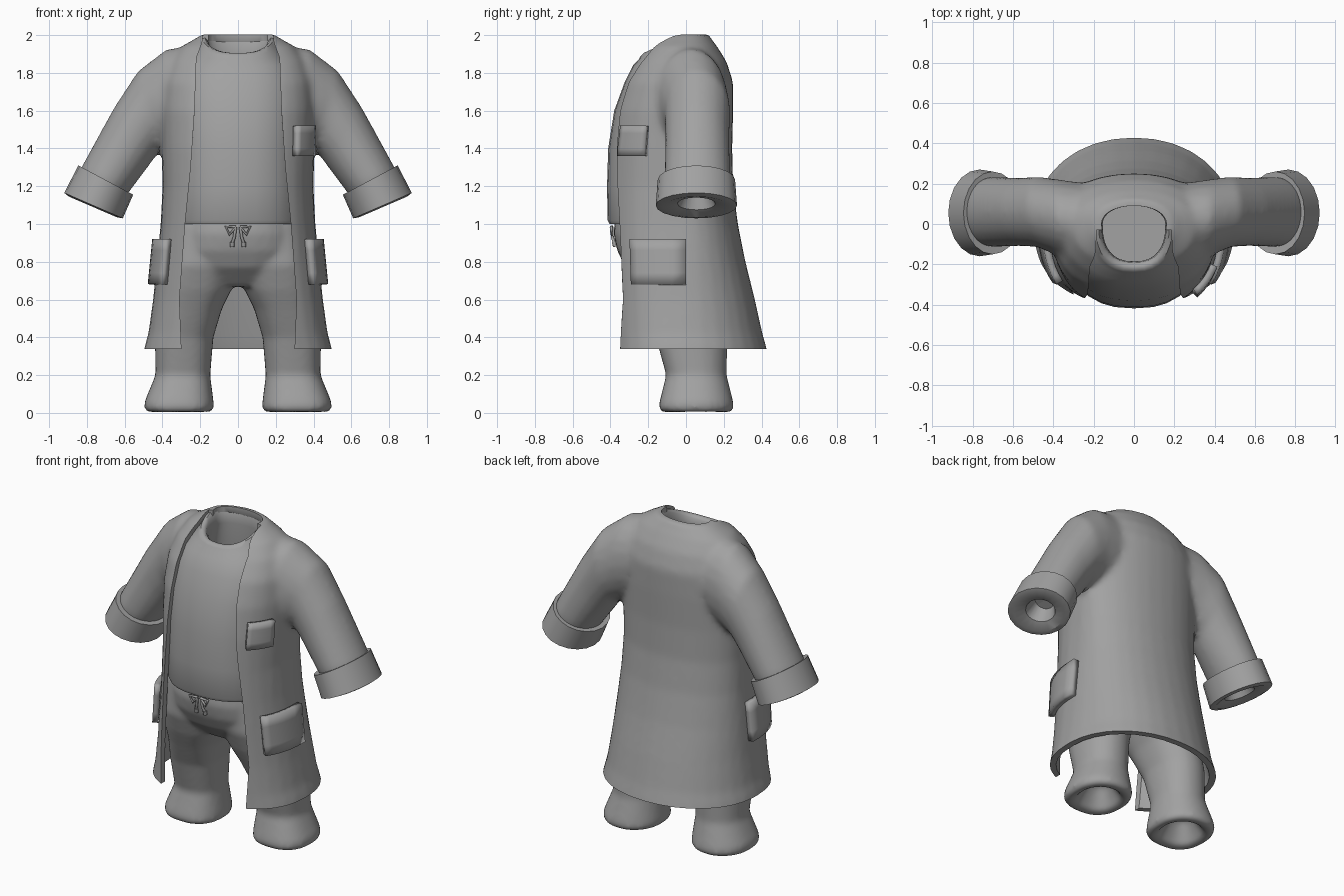
import bpy, bmesh, math
from mathutils import Vector

cube = bpy.data.objects.get("Cube")
if cube:
    bpy.data.objects.remove(cube, do_unlink=True)

GREY = (0.36, 0.36, 0.36, 1)
cloth = bpy.data.materials.new("grey_cloth")
cloth.use_nodes = True
cloth.diffuse_color = GREY
bsdf = next(n for n in cloth.node_tree.nodes if n.type == 'BSDF_PRINCIPLED')
bsdf.inputs["Base Color"].default_value = GREY


def hull_point(z, hx, yf, yb, t, cx=0, drop=0):
    """Point on a rounded section; t = 0 is the front, pi the back."""
    s, c = math.sin(t), math.cos(t)
    p = 0.8 if c > 0 else 0.95
    mid = (yf + yb) / 2 if cx else 0
    x = math.copysign(abs(s) ** p, s) * hx
    y = mid + abs(c) ** p * ((yf if c > 0 else yb) - mid)
    return Vector((cx + x, y, z - drop * max(0, c)))


def ring(z, hx, yf, yb, cx=0, drop=0, n=32):
    return [hull_point(z, hx, yf, yb, 2 * math.pi * i / n, cx, drop) for i in range(n)]


def arm_ring(top, bottom, yc, ry, n=20):
    """Ring across the arm from its upper to its lower outline point."""
    a, b = Vector((top[0], yc, top[1])), Vector((bottom[0], yc, bottom[1]))
    u, v = (a - b) / 2, Vector((0, ry, 0))
    turn = [2 * math.pi * i / n for i in range(n)]
    return [(a + b) / 2 + u * math.cos(t) + v * math.sin(t) for t in turn]


def flip(rings):
    return [[Vector((-p.x, p.y, p.z)) for p in r] for r in rings]


def smooth(ob, angle=40):
    bpy.ops.object.select_all(action='DESELECT')
    ob.select_set(True)
    bpy.context.view_layer.objects.active = ob
    bpy.ops.object.shade_smooth_by_angle(angle=math.radians(angle))


def loft(name, *tubes, closed=True):
    """Skin each list of rings; several tubes share one object."""
    bm = bmesh.new()
    for rings in tubes:
        rows = [[bm.verts.new(p) for p in r] for r in rings]
        n = len(rows[0])
        for a, b in zip(rows, rows[1:]):
            for i in range(n if closed else n - 1):
                j = (i + 1) % n
                bm.faces.new((a[i], a[j], b[j], b[i]))
        if closed:
            bm.faces.new(rows[0])
            bm.faces.new(rows[-1])
    bmesh.ops.recalc_face_normals(bm, faces=bm.faces)
    me = bpy.data.meshes.new(name)
    bm.to_mesh(me)
    bm.free()
    me.materials.append(cloth)
    ob = bpy.data.objects.new(name, me)
    bpy.context.collection.objects.link(ob)
    return ob


def fuse(ob, voxel, repeat, cutters=()):
    """Blend overlapping tubes into one skin, cut it, and bake the result."""
    m = ob.modifiers.new("blend", 'REMESH')
    m.mode, m.voxel_size = 'VOXEL', voxel
    m = ob.modifiers.new("soften", 'SMOOTH')
    m.factor, m.iterations = 0.5, repeat
    for c in cutters:
        m = ob.modifiers.new("cut", 'BOOLEAN')
        m.operation, m.solver, m.object = 'DIFFERENCE', 'EXACT', c
        c.hide_render = True
    bpy.context.view_layer.update()
    me = bpy.data.meshes.new_from_object(ob.evaluated_get(bpy.context.evaluated_depsgraph_get()))
    ob.modifiers.clear()
    ob.data = me
    me.materials.clear()
    me.materials.append(cloth)
    for poly in me.polygons:
        poly.material_index = 0
    for c in cutters:
        bpy.data.objects.remove(c, do_unlink=True)
    smooth(ob)


# Coat body sections: height, half width, front, back
COAT = [(.2, .52, -.40, .46), (.35, .495, -.40, .425), (.42, .475, -.405, .405),
        (.6, .45, -.41, .365), (.8, .43, -.42, .315), (1.0, .41, -.43, .275),
        (1.2, .40, -.43, .25), (1.4, .405, -.42, .245), (1.6, .41, -.39, .25),
        (1.75, .40, -.34, .25), (1.86, .36, -.27, .215), (1.94, .30, -.20, .165),
        (1.985, .22, -.14, .13), (2.005, .19, -.12, .12)]


def coat_at(z):
    for a, b in zip(COAT, COAT[1:]):
        if z <= b[0]:
            f = (z - a[0]) / (b[0] - a[0])
            return [p + (q - p) * f for p, q in zip(a, b)]


# Coat: body and sleeves blended, then hollowed, opened and hemmed
sleeve = [arm_ring((.15, 1.96), (.15, 1.45), 0, .19),
          arm_ring((.38, 1.925), (.36, 1.39), .03, .19),
          arm_ring((.53, 1.81), (.42, 1.38), .06, .175),
          arm_ring((.66, 1.61), (.47, 1.31), .06, .17),
          arm_ring((.83, 1.30), (.575, 1.17), .06, .175),
          arm_ring((.85, 1.25), (.61, 1.12), .06, .165)]
coat = loft("coat", [ring(*s) for s in COAT], sleeve, flip(sleeve))

inner = [ring(z - .035, hx - .03, yf + .03, yb - .03) for z, hx, yf, yb in COAT]
hollow = loft("coat_hollow_cutter", inner + [ring(2.15, .165, -.1, .09)])
EDGE = [(.1, .30), (.35, .30), (.6, .31), (1.0, .28), (1.3, .25), (1.6, .23),
        (1.88, .22), (1.96, .19), (2.15, .17)]
opening = loft("coat_opening_cutter",
               [[Vector((sx * x, y, z)) for sx, y in ((-1, -1), (1, -1), (1, -.03), (-1, -.03))]
                for z, x in EDGE])
below = loft("coat_hem_cutter",
             [[Vector((x, y, z)) for x, y in ((-1, -1), (1, -1), (1, 1), (-1, 1))]
              for z in (0, .338)])
fuse(coat, .02, 6, (hollow, opening, below))

# Turned-up cuffs with funnel openings
cuff = [arm_ring((.80, 1.28), (.60, 1.175), .055, .15),
        arm_ring((.845, 1.31), (.555, 1.155), .055, .205),
        arm_ring((.92, 1.165), (.61, 1.03), .055, .215),
        arm_ring((.895, 1.145), (.64, 1.035), .055, .175),
        arm_ring((.83, 1.14), (.68, 1.075), .055, .10),
        arm_ring((.775, 1.205), (.675, 1.16), .055, .06)]
smooth(loft("right_cuff", flip(cuff)), 35)
smooth(loft("left_cuff", cuff), 35)

# Shirt with a rounded collar and a hollow neck
shirt = loft("shirt", [
    ring(1.03, .33, -.36, .19), ring(1.0, .355, -.405, .21), ring(1.02, .36, -.415, .21),
    ring(1.2, .35, -.418, .2), ring(1.4, .35, -.412, .2), ring(1.6, .35, -.38, .2),
    ring(1.75, .335, -.325, .2), ring(1.84, .29, -.28, .17),
    ring(1.91, .235, -.25, .14, drop=.04), ring(1.96, .205, -.24, .125, drop=.07),
    ring(1.99, .19, -.225, .115, drop=.085), ring(1.995, .175, -.205, .105, drop=.09),
    ring(1.98, .16, -.19, .095, drop=.09), ring(1.9, .155, -.185, .09, drop=.06),
    ring(1.7, .2, -.22, .11)])
smooth(shirt, 50)

# Trousers: hips and two flared legs with funnel openings
leg = [ring(1.0, .19, -.32, .19, .17), ring(.78, .20, -.315, .215, .205),
       ring(.65, .19, -.27, .22, .225), ring(.55, .165, -.225, .22, .25),
       ring(.4, .155, -.16, .22, .285), ring(.2, .145, -.105, .215, .292),
       ring(.06, .183, -.14, .25, .312), ring(.025, .185, -.145, .255, .312),
       ring(.0, .165, -.125, .235, .312), ring(.01, .125, -.08, .19, .312),
       ring(.13, .06, 0, .11, .31)]
hips = [ring(1.06, .34, -.37, .2), ring(.95, .35, -.385, .22), ring(.86, .36, -.365, .22),
        ring(.77, .33, -.32, .22), ring(.67, .2, -.22, .16)]
fuse(loft("trousers", hips, leg, flip([r[:] for r in leg])), .016, 6)


# Patch pockets that follow the coat
def pocket(name, z0, z1, t0, t1, side):
    rows = []
    for i in range(5):
        z, hx, yf, yb = coat_at(z0 + (z1 - z0) * i / 4)
        row = [hull_point(z, hx + .018, yf - .018, yb, math.radians(t0 + (t1 - t0) * j / 6))
               for j in range(7)]
        rows.append([Vector((side * p.x, p.y, p.z)) for p in row])
    ob = loft(name, rows, closed=False)
    m = ob.modifiers.new("thickness", 'SOLIDIFY')
    m.thickness, m.offset = .036, 0
    smooth(ob, 35)


pocket("chest_pocket", 1.36, 1.52, 41, 66, 1)
for label, side in (("right", -1), ("left", 1)):
    pocket(label + "_hip_pocket", .68, .92, 54, 90, side)


# Drawstring: a loop and a hanging end on each side
def cord(name, points, radius):
    cu = bpy.data.curves.new(name, 'CURVE')
    cu.dimensions, cu.bevel_depth, cu.bevel_resolution = '3D', radius, 2
    cu.use_fill_caps = True
    sp = cu.splines.new('POLY')
    sp.points.add(len(points) - 1)
    for q, p in zip(sp.points, points):
        q.co = (*p, 1)
    cu.materials.append(cloth)
    bpy.context.collection.objects.link(bpy.data.objects.new(name, cu))


for label, s in (("right", -1), ("left", 1)):
    cord(label + "_drawstring_loop", [(s * .01, -.392, .985), (s * .065, -.396, .985),
                                      (s * .045, -.392, .945), (s * .01, -.392, .985)], .008)
    cord(label + "_drawstring_end", [(s * .012, -.392, .985), (s * .02, -.39, .93),
                                     (s * .03, -.38, .90)], .008)
    cord(label + "_drawstring_tip", [(s * .03, -.38, .905), (s * .031, -.375, .88)], .012)
